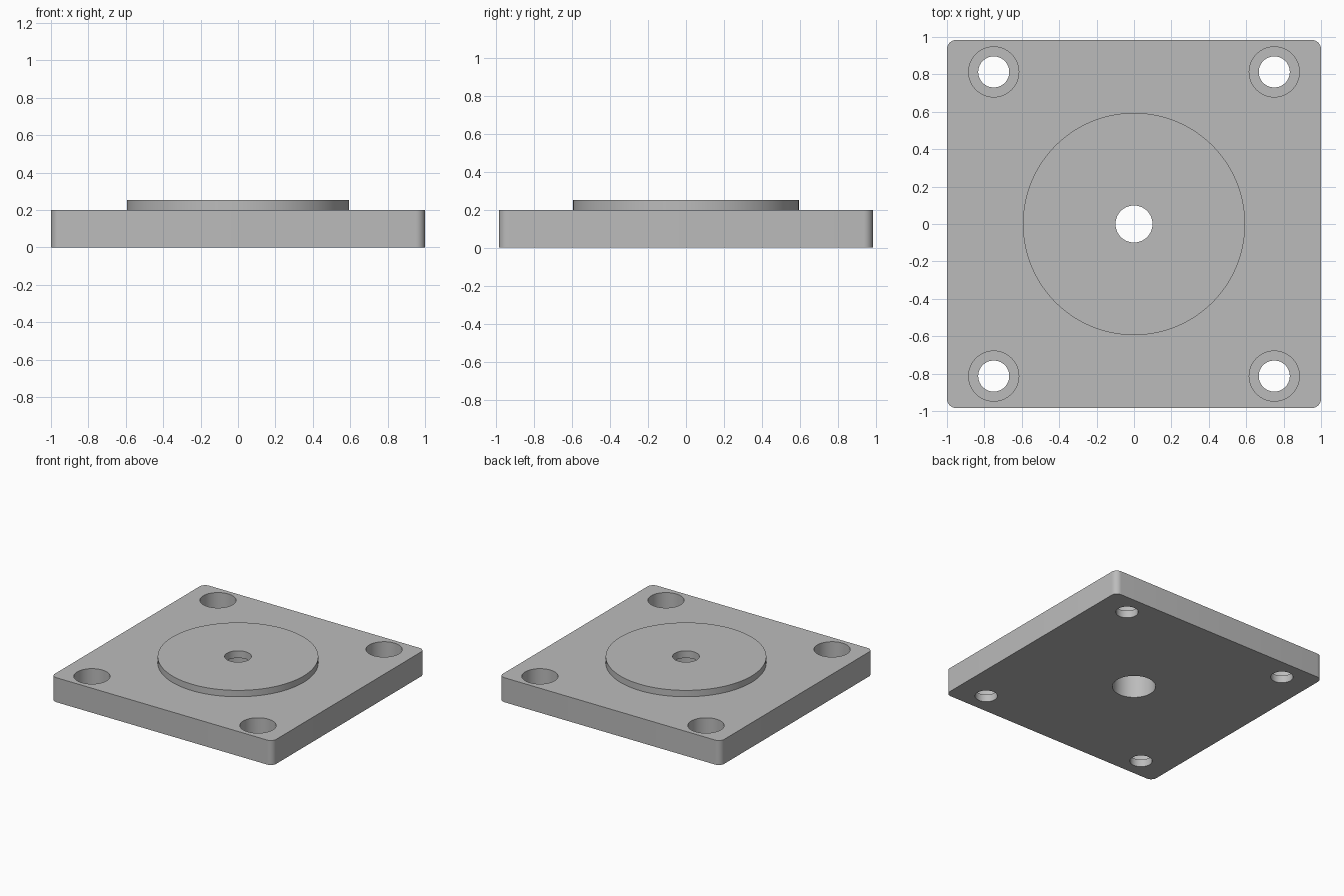
import bpy, bmesh, math
from mathutils import Matrix

if "Cube" in bpy.data.objects:
    bpy.data.objects.remove(bpy.data.objects["Cube"], do_unlink=True)

WIDTH, DEPTH, THICK, TOP = 2.0, 1.968, 0.2, 0.252
HOLE_X, HOLE_Y = 0.75, 0.813

grey = bpy.data.materials.new("machined_grey")
grey.use_nodes = True
colour = (0.5, 0.5, 0.5, 1)
grey.diffuse_color = colour
grey.node_tree.nodes["Principled BSDF"].inputs["Base Color"].default_value = colour


def add_object(name, bm):
    bmesh.ops.recalc_face_normals(bm, faces=bm.faces)
    mesh = bpy.data.meshes.new(name)
    bm.to_mesh(mesh)
    bm.free()
    mesh.materials.append(grey)
    obj = bpy.data.objects.new(name, mesh)
    bpy.context.collection.objects.link(obj)
    return obj


def lathe(name, profile, x=0, y=0, sides=96):
    """Closed solid turned around a vertical axis from (radius, height) points."""
    bm = bmesh.new()
    rings = []
    for r, z in profile:
        rings.append([bm.verts.new((x + r * math.cos(a), y + r * math.sin(a), z))
                      for a in (math.tau * i / sides for i in range(sides))])
    for low, high in zip(rings, rings[1:]):
        for i in range(sides):
            j = (i + 1) % sides
            bm.faces.new((low[i], low[j], high[j], high[i]))
    bm.faces.new(rings[0][::-1])
    bm.faces.new(rings[-1])
    return add_object(name, bm)


def combine(target, tool, operation):
    mod = target.modifiers.new(operation.title(), 'BOOLEAN')
    mod.operation, mod.solver, mod.object = operation, 'EXACT', tool
    bpy.context.view_layer.objects.active = target
    bpy.ops.object.modifier_apply(modifier=mod.name)
    bpy.data.objects.remove(tool, do_unlink=True)


# Rectangular plate with rounded vertical corners
bm = bmesh.new()
bmesh.ops.create_cube(bm, size=1, matrix=Matrix.Translation((0, 0, THICK / 2))
                      @ Matrix.Diagonal((WIDTH, DEPTH, THICK, 1)))
upright = [e for e in bm.edges if abs(e.verts[0].co.z - e.verts[1].co.z) > 0.1]
bmesh.ops.bevel(bm, geom=upright, offset=0.05, segments=8, profile=0.5, affect='EDGES')
plate = add_object("mounting_plate", bm)

# Raised round boss
combine(plate, lathe("raised_boss", [(0.594, 0.1), (0.594, TOP)], sides=128), 'UNION')

# Centre hole, wider from below
combine(plate, lathe("centre_bore", [(0.16, -0.1), (0.16, 0.193), (0.099, 0.193),
                                     (0.099, 0.4)]), 'DIFFERENCE')

# Four counterbored corner holes
for sx in (-1, 1):
    for sy in (-1, 1):
        combine(plate, lathe("bolt_hole", [(0.083, -0.1), (0.083, 0.06), (0.134, 0.06),
                                           (0.134, 0.4)], sx * HOLE_X, sy * HOLE_Y, 64),
                'DIFFERENCE')

bpy.ops.object.select_all(action='DESELECT')
plate.select_set(True)
bpy.context.view_layer.objects.active = plate
bpy.ops.object.shade_smooth_by_angle(angle=math.radians(30))
